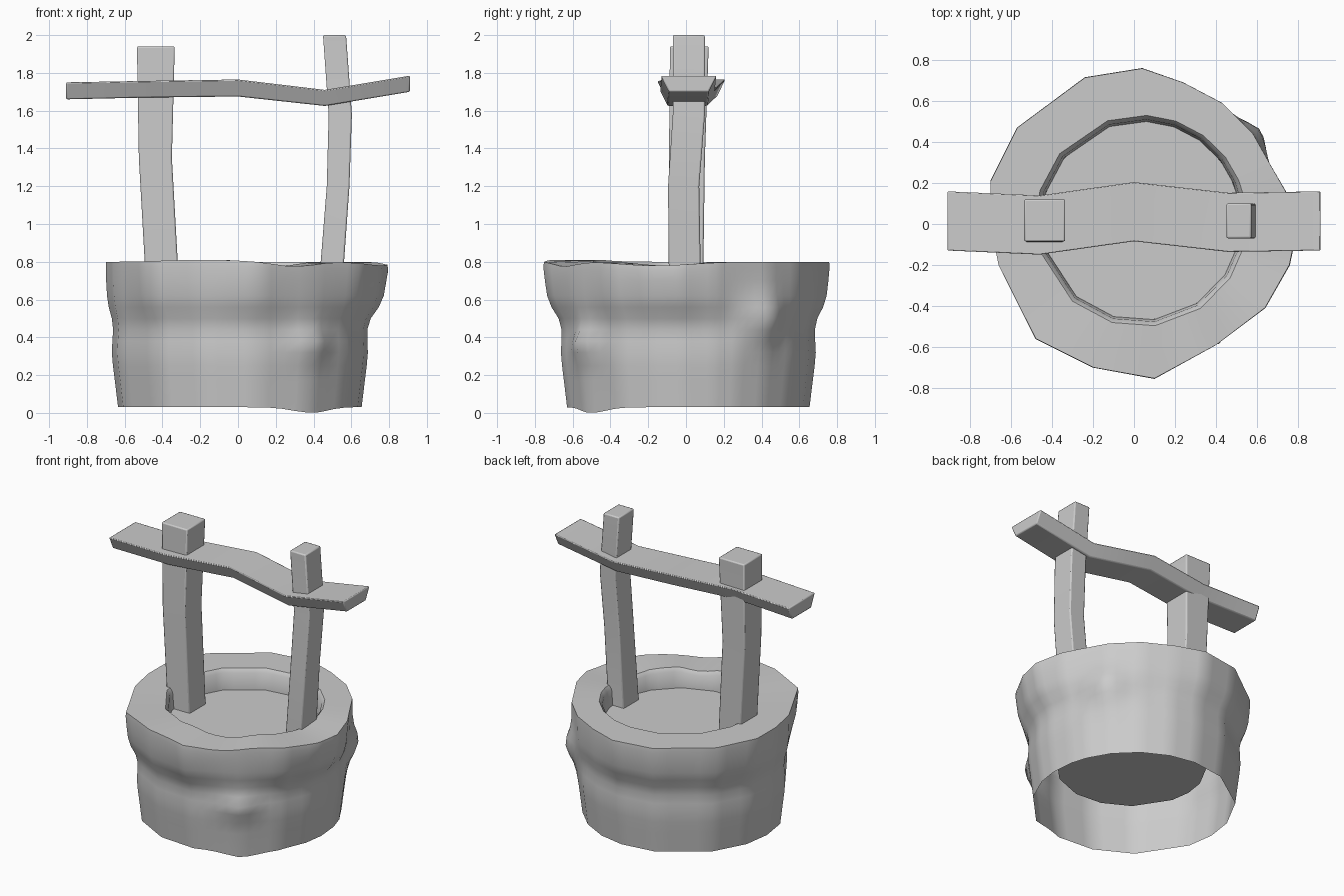
import bpy, bmesh, math
from mathutils import Vector

if "Cube" in bpy.data.objects:
    bpy.data.objects.remove(bpy.data.objects["Cube"])


def loft(name, rings, cap_start=False, cap_end=False, bevel=0.0, smooth=35):
    """Bridge closed rings of points into one object."""
    bm = bmesh.new()
    loops = [[bm.verts.new(p) for p in ring] for ring in rings]
    n = len(loops[0])
    for a, b in zip(loops, loops[1:]):
        for i in range(n):
            j = (i + 1) % n
            bm.faces.new((a[i], a[j], b[j], b[i]))
    if cap_start:
        bm.faces.new(loops[0][::-1])
    if cap_end:
        bm.faces.new(loops[-1])
    if cap_start and cap_end:
        bmesh.ops.recalc_face_normals(bm, faces=bm.faces)
    me = bpy.data.meshes.new(name)
    bm.to_mesh(me)
    bm.free()
    ob = bpy.data.objects.new(name, me)
    bpy.context.collection.objects.link(ob)
    bpy.ops.object.select_all(action='DESELECT')
    ob.select_set(True)
    bpy.context.view_layer.objects.active = ob
    bpy.ops.object.shade_smooth_by_angle(angle=math.radians(smooth))
    if bevel:
        m = ob.modifiers.new("bevel", 'BEVEL')
        m.width = bevel
        m.segments = 2
        m.limit_method = 'ANGLE'
        m.angle_limit = math.radians(40)
    return ob


def gauss(angle, centre, width):
    d = (angle - math.radians(centre) + math.pi) % (2 * math.pi) - math.pi
    return math.exp(-(d / math.radians(width)) ** 2)


# Stone wall: irregular rim outline, lofted down the outside and inside
rim = [(.795, -.03), (.74, .16), (.67, .28), (.58, .44), (.43, .59), (.24, .69),
       (.04, .76), (-.24, .715), (-.57, .47), (-.70, .21), (-.70, 0), (-.66, -.2),
       (-.48, -.56), (-.2, -.7), (.1, -.755), (.4, -.59), (.64, -.41), (.76, -.2)]
SUB = 4


def ring(z, radius, blend, centre=(.01, .01), outer=True):
    corners = []
    for x, y in rim:
        a = math.atan2(y, x)
        c = Vector((centre[0] + radius * math.cos(a), centre[1] + radius * math.sin(a)))
        corners.append(c.lerp(Vector((x, y)), blend))
    pts = []
    for i, p in enumerate(corners):
        q = corners[(i + 1) % len(corners)]
        for k in range(SUB):
            v = p.lerp(q, k / SUB)
            a = math.atan2(v.y, v.x)
            h = z
            if outer:  # two bulging stones and a low corner at the foot
                push = .075 * gauss(a, 36, 11) * math.exp(-((z - .49) / .11) ** 2)
                push += .045 * gauss(a, -54, 10) * math.exp(-((z - .37) / .07) ** 2)
                v = v * (1 + push / v.length)
                if z < .1:
                    h -= .03 * gauss(a, -52, 14)
            if z > .7:  # uneven rim height
                h += .01 * gauss(a, -105, 25) - .025 * gauss(a, -65, 14) - .02 * gauss(a, -12, 20)
            pts.append((v.x, v.y, h))
    return pts


profile = [(.03, .645, 0), (.17, .662, 0), (.25, .672, 0), (.32, .678, 0), (.38, .675, 0),
           (.44, .669, .05), (.50, .67, .2), (.56, .675, .55), (.62, .68, .78),
           (.70, .69, .9), (.77, .70, 1), (.80, .70, .96)]
rings = [ring(*p) for p in profile]
inner = (.035, .015)
rings += [ring(.80, .515, 0, inner, False), ring(.775, .495, 0, inner, False),
          ring(.66, .485, 0, inner, False), ring(.27, .475, 0, inner, False)]
loft("stone_wall", rings, cap_end=True, smooth=40)

# Water surface
bpy.ops.mesh.primitive_circle_add(vertices=18, radius=.49, fill_type='NGON',
                                  location=(.035, .015, .66))
bpy.context.object.name = "water"


# Posts: square sections (z, x0, x1, y0, y1)
def post(name, sections):
    loft(name, [[(a, c, z), (b, c, z), (b, d, z), (a, d, z)] for z, a, b, c, d in sections],
         True, True, .008, 30)


post("left_post", [(.64, -.485, -.31, -.09, .09), (1.35, -.525, -.35, -.09, .10),
                   (1.94, -.535, -.335, -.085, .12)])
post("right_post", [(.64, .425, .55, -.09, .08), (1.2, .47, .59, -.095, .07),
                    (1.58, .48, .603, -.07, .10), (2.0, .45, .572, -.07, .10)])

# Crossbeam: bent plank with a trapezoid section (x, y centre, z bottom, z top)
path = [(-.91, .015, 1.66, 1.75), (-.46, -.005, 1.67, 1.758), (0, .06, 1.675, 1.765),
        (.46, .008, 1.625, 1.71), (.91, .015, 1.70, 1.785)]
loft("crossbeam", [[(x, y - .105, b), (x, y + .105, b), (x, y + .147, t), (x, y - .147, t)]
                   for x, y, b, t in path], True, True, .007, 30)
